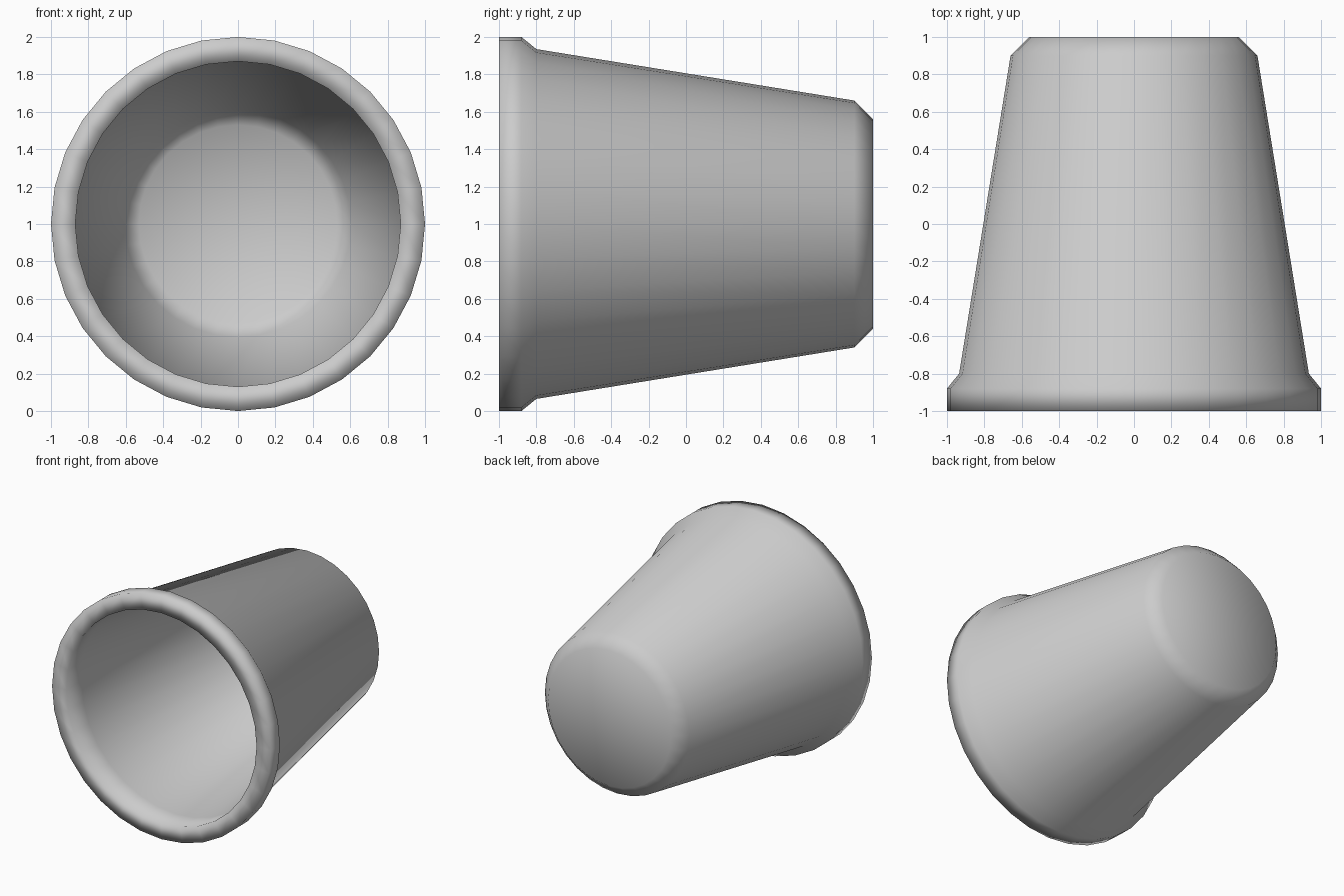
import bpy, bmesh, math

if "Cube" in bpy.data.objects:
    bpy.data.objects.remove(bpy.data.objects["Cube"])

SIDES = 32

# Cup profile as (radius, y): outer base, wall, rim, then back down the inside
PROFILE = [(0, 1.0), (0.56, 1.0), (0.66, 0.9), (0.935, -0.8), (1.0, -0.88),
           (1.0, -1.0), (0.87, -1.0), (0.87, -0.8), (0.605, 0.87),
           (0.53, 0.94), (0, 0.94)]


def lathe(name, profile, sides, height):
    """Spin a profile around a horizontal axis along y."""
    bm = bmesh.new()
    rings = []
    for r, y in profile:
        count = sides if r > 0 else 1
        rings.append([bm.verts.new((r * math.cos(2 * math.pi * i / sides), y,
                                    height + r * math.sin(2 * math.pi * i / sides)))
                      for i in range(count)])
    for a, b in zip(rings, rings[1:]):
        for i in range(sides):
            j = (i + 1) % sides
            quad = [a[i % len(a)], a[j % len(a)], b[j % len(b)], b[i % len(b)]]
            bm.faces.new(list(dict.fromkeys(quad)))
    bmesh.ops.recalc_face_normals(bm, faces=bm.faces)
    for f in bm.faces:
        f.smooth = True
    mesh = bpy.data.meshes.new(name)
    bm.to_mesh(mesh)
    bm.free()
    obj = bpy.data.objects.new(name, mesh)
    bpy.context.collection.objects.link(obj)
    return obj


# Cup lying on its side with the mouth facing the front
lathe("cup", PROFILE, SIDES, 1.0)
